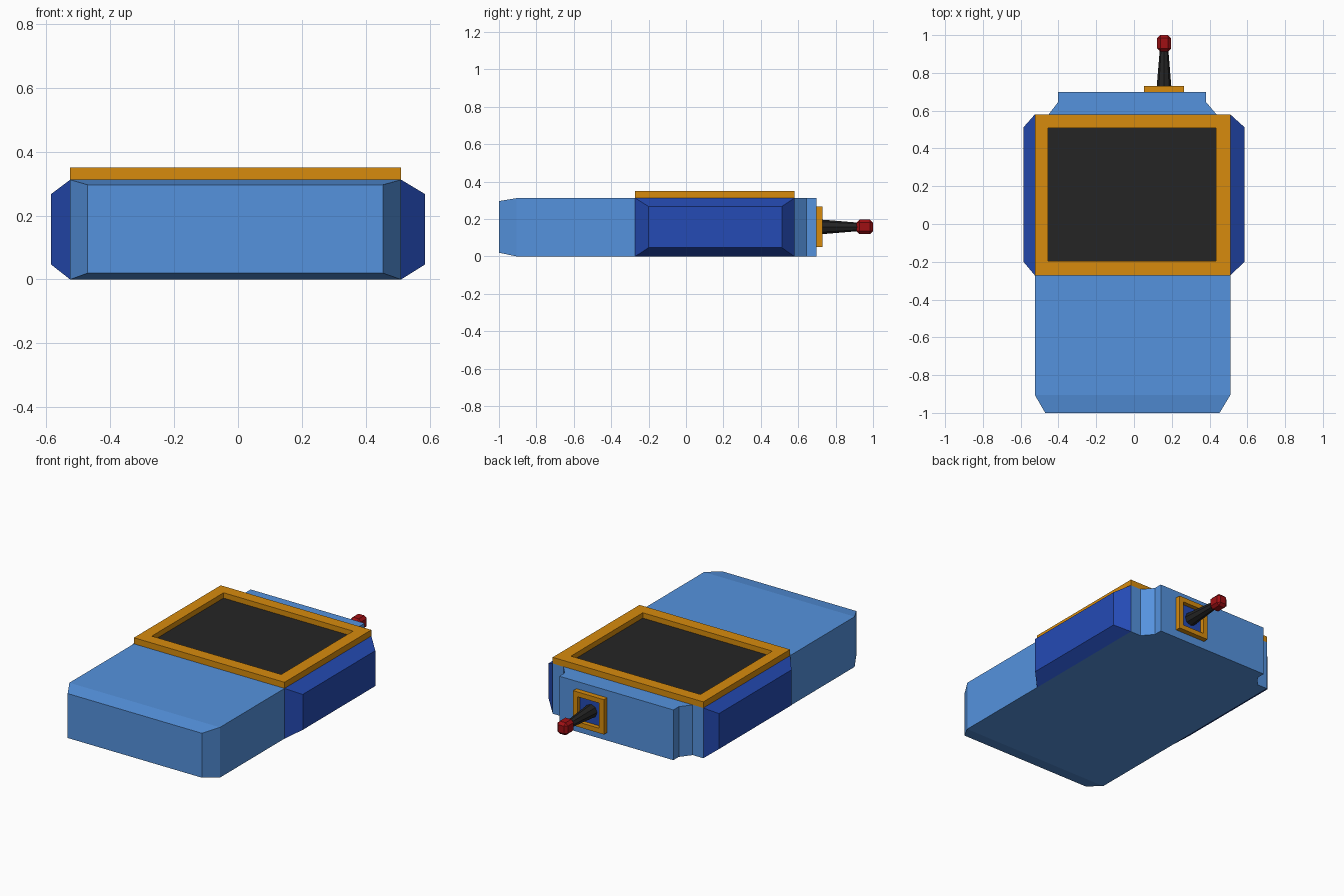
import bpy, bmesh
from mathutils import Matrix

if "Cube" in bpy.data.objects:
    bpy.data.objects.remove(bpy.data.objects["Cube"])


def material(name, rgb):
    m = bpy.data.materials.new(name)
    m.diffuse_color = (*rgb, 1)
    m.use_nodes = True
    m.node_tree.nodes["Principled BSDF"].inputs["Base Color"].default_value = m.diffuse_color
    return m


LIGHT = material("light blue", (0.09, 0.29, 0.73))
DARK = material("dark blue", (0.018, 0.07, 0.46))
ORANGE = material("orange", (0.68, 0.26, 0.004))
BLACK = material("near black", (0.018, 0.018, 0.018))
RED = material("dark red", (0.35, 0.005, 0.007))


def finish(name, bm, mat):
    bmesh.ops.recalc_face_normals(bm, faces=bm.faces)
    me = bpy.data.meshes.new(name)
    bm.to_mesh(me)
    bm.free()
    me.materials.append(mat)
    ob = bpy.data.objects.new(name, me)
    bpy.context.collection.objects.link(ob)
    return ob


def loft(name, axis, rings, mat, closed=False):
    """Skin rectangles (depth, u0, u1, v0, v1) along an axis; closed makes a hollow frame."""
    bm = bmesh.new()
    loops = []
    for d, u0, u1, v0, v1 in rings:
        loop = []
        for u, v in ((u0, v0), (u1, v0), (u1, v1), (u0, v1)):
            co = [u, v]
            co.insert(axis, d)
            loop.append(bm.verts.new(co))
        loops.append(loop)
    pairs = list(zip(loops, loops[1:]))
    if closed:
        pairs.append((loops[-1], loops[0]))
    else:
        bm.faces.new(loops[0])
        bm.faces.new(loops[-1])
    for a, b in pairs:
        for i in range(4):
            j = (i + 1) % 4
            bm.faces.new((a[i], a[j], b[j], b[i]))
    return finish(name, bm, mat)


X, Y, Z = 0, 1, 2

# Main body with tapered front and stepped rear neck
loft("body", Y, [
    (-1.0, -0.47, 0.453, 0.02, 0.296),
    (-0.905, -0.525, 0.51, 0, 0.312),
    (0.58, -0.525, 0.51, 0, 0.312),
    (0.58, -0.452, 0.437, 0, 0.312),
    (0.645, -0.402, 0.382, 0, 0.312),
    (0.698, -0.402, 0.382, 0, 0.312)], LIGHT)

# Raised side panels
for side, inner, outer in (("left", -0.525, -0.585), ("right", 0.51, 0.585)):
    loft(side + "_side_panel", X, [
        (inner, -0.272, 0.58, 0, 0.312),
        (outer, -0.2, 0.512, 0.047, 0.267)], DARK)


def frame(name, axis, d0, d1, outer, inner):
    loft(name, axis, [(d0, *outer), (d1, *outer), (d1, *inner), (d0, *inner)],
         ORANGE, closed=True)


# Screen and its frame
hole = (-0.455, 0.435, -0.197, 0.508)
frame("screen_frame", Z, 0.311, 0.35, (-0.525, 0.51, -0.272, 0.58), hole)
loft("screen", Z, [(0.311, *hole), (0.317, *hole)], BLACK)

# Rear socket
hole = (0.085, 0.235, 0.08, 0.236)
frame("socket_frame", Y, 0.697, 0.73, (0.053, 0.265, 0.05, 0.266), hole)
loft("socket_plate", Y, [(0.697, *hole), (0.703, *hole)], DARK)

# Tapered lever, pointing backwards
CX, CZ = 0.159, 0.158
bm = bmesh.new()
turn = Matrix.Rotation(-1.5707963, 4, 'X')
bmesh.ops.create_cone(bm, cap_ends=True, segments=8, radius1=0.041, radius2=0.022,
                      depth=0.23, matrix=Matrix.Translation((CX, 0.815, CZ)) @ turn)
finish("lever", bm, BLACK)

# Bevelled knob on the lever
bm = bmesh.new()
bmesh.ops.create_cube(bm, size=1, matrix=Matrix.Translation((CX, 0.956, CZ))
                      @ Matrix.Diagonal((0.072, 0.088, 0.078, 1)))
bmesh.ops.bevel(bm, geom=bm.edges[:], offset=0.016, segments=1, affect='EDGES')
finish("knob", bm, RED)
